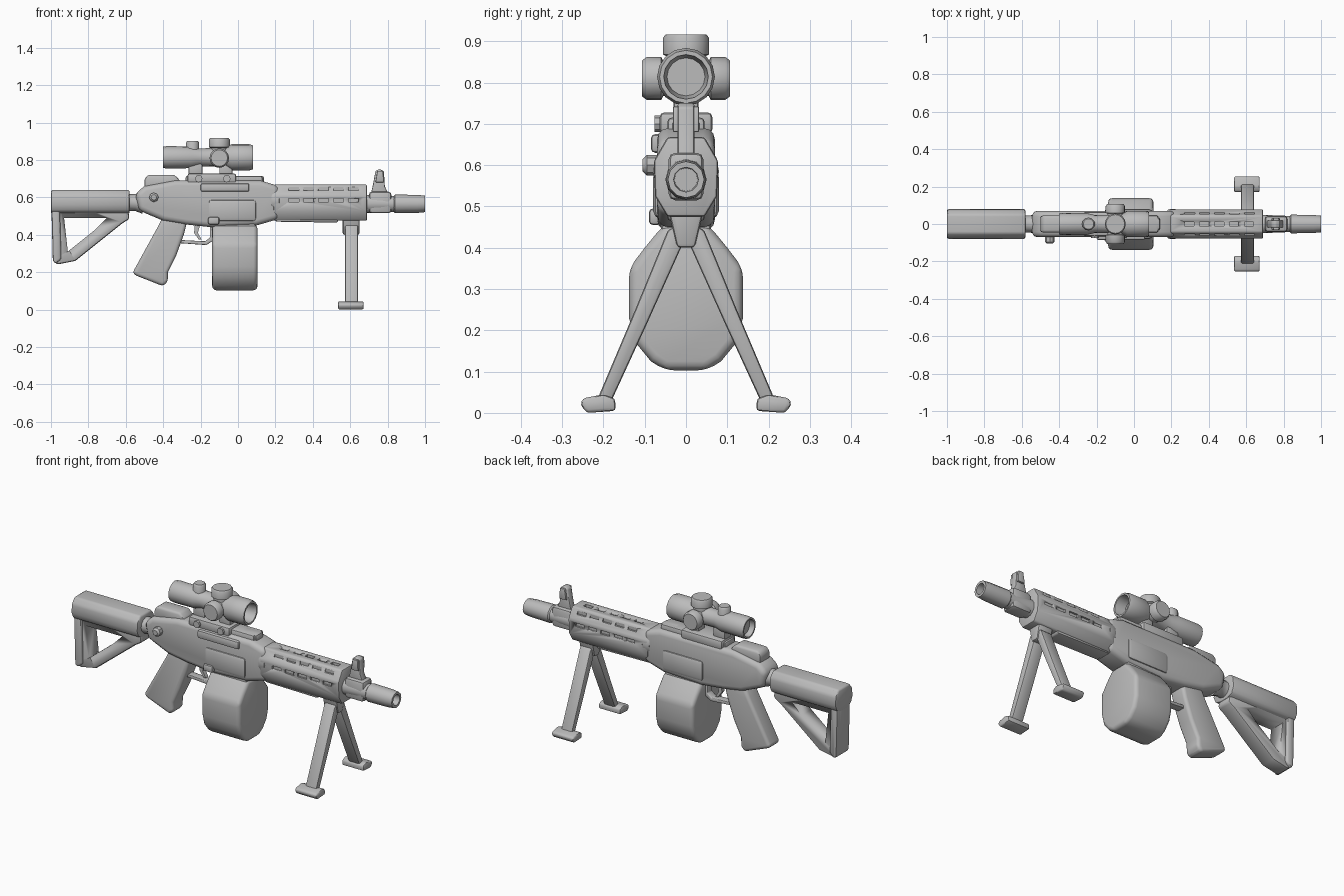
import bpy, bmesh, math
from mathutils import Vector

cube = bpy.data.objects.get("Cube")
if cube:
    bpy.data.objects.remove(cube, do_unlink=True)

grey = bpy.data.materials.new("plain grey")
grey.use_nodes = True
colour = (0.5, 0.5, 0.5, 1)
grey.diffuse_color = colour
grey.node_tree.nodes["Principled BSDF"].inputs["Base Color"].default_value = colour


def finish(name, bm, bevel=0, segments=2, angle=40):
    """Turn a bmesh into a smooth-shaded, optionally bevelled object."""
    bmesh.ops.recalc_face_normals(bm, faces=bm.faces)
    mesh = bpy.data.meshes.new(name)
    bm.to_mesh(mesh)
    bm.free()
    mesh.materials.append(grey)
    ob = bpy.data.objects.new(name, mesh)
    bpy.context.collection.objects.link(ob)
    bpy.ops.object.select_all(action="DESELECT")
    ob.select_set(True)
    bpy.context.view_layer.objects.active = ob
    if bevel:
        mod = ob.modifiers.new("Bevel", "BEVEL")
        mod.width, mod.segments = bevel, segments
        mod.limit_method, mod.angle_limit = "ANGLE", math.radians(30)
        bpy.ops.object.modifier_apply(modifier=mod.name)
    bpy.ops.object.shade_smooth_by_angle(angle=math.radians(angle))
    return ob


def prism(name, pts, axis, lo, hi, bevel=0, segments=2):
    """Extrude an outline: (x, z) points along y, or (y, z) points along x."""
    place = (lambda a, b, t: (a, t, b)) if axis == "y" else (lambda a, b, t: (t, a, b))
    bm = bmesh.new()
    ends = [[bm.verts.new(place(a, b, t)) for a, b in pts] for t in (lo, hi)]
    for ring in ends:
        bm.faces.new(ring)
    n = len(pts)
    for i in range(n):
        j = (i + 1) % n
        bm.faces.new((ends[0][i], ends[0][j], ends[1][j], ends[1][i]))
    return finish(name, bm, bevel, segments)


def box(name, x, y, z, bevel=0):
    return prism(name, [(x[0], z[0]), (x[1], z[0]), (x[1], z[1]), (x[0], z[1])],
                 "y", y[0], y[1], bevel)


def lathe(name, profile, start, direction, sides=16):
    """Revolve (distance, radius) points about a line; end caps are filled."""
    turn = Vector(direction).to_track_quat("Z", "Y")
    bm = bmesh.new()
    rings = []
    for d, r in profile:
        rings.append([bm.verts.new(Vector(start) + turn @ Vector(
            (r * math.cos(math.tau * i / sides), r * math.sin(math.tau * i / sides), d)))
            for i in range(sides)])
    for a, b in zip(rings, rings[1:]):
        for i in range(sides):
            j = (i + 1) % sides
            bm.faces.new((a[i], a[j], b[j], b[i]))
    bm.faces.new(rings[0])
    bm.faces.new(rings[-1])
    return finish(name, bm)


def cut(ob, cutter):
    mod = ob.modifiers.new("Cut", "BOOLEAN")
    mod.operation, mod.object, mod.solver = "DIFFERENCE", cutter, "EXACT"
    bpy.context.view_layer.objects.active = ob
    bpy.ops.object.modifier_apply(modifier=mod.name)
    bpy.data.objects.remove(cutter, do_unlink=True)


def mirrored(half):
    return half + [(-a, b) for a, b in reversed(half)]


# Shoulder stock: rounded upper tube, open triangular frame, butt plate
prism("stock_tube", mirrored([(.03, .51), (.065, .525), (.08, .56), (.075, .61), (.05, .64)]),
      "x", -1, -.58, .01)
frame = prism("stock_frame", [(-1, .62), (-.59, .55), (-.58, .485), (-.62, .46), (-.87, .26),
                              (-.97, .24), (-.99, .27)], "y", -.045, .045, .012)
cut(frame, prism("frame_hole", [(-.93, .49), (-.7, .49), (-.76, .43), (-.91, .31)], "y", -.2, .2))
prism("butt_plate", [(-1, .635), (-.955, .635), (-.945, .27), (-.975, .245), (-.99, .26)],
      "y", -.06, .06, .012)
lathe("stock_neck", [(0, .055), (.03, .045), (.06, .045), (.1, .06)], (-.61, 0, .572), (1, 0, 0), 12)

# Receiver body with raised rear cover and rail
prism("receiver", [(-.55, .62), (-.5, .66), (-.34, .69), (.12, .69), (.22, .66), (.22, .485),
                   (.1, .45), (-.14, .44), (-.28, .455), (-.4, .475), (-.53, .53)],
      "y", -.07, .07, .028, 3)
prism("rear_cover", [(-.5, .64), (-.5, .7), (-.48, .72), (-.34, .72), (-.31, .69), (-.31, .64)],
      "y", -.045, .045, .012)
box("top_rail", (-.28, .13), (-.045, .045), (.66, .715), .01)
box("rail_front_block", (.03, .14), (-.035, .035), (.67, .715), .015)
box("side_plate", (-.16, .1), (-.08, .08), (.47, .59), .02)
lathe("charging_knob", [(0, .025), (.035, .025), (.045, .015)], (-.45, -.06, .6), (0, -1, 0), 8)
box("bolt_cover", (-.2, .06), (-.085, -.05), (.63, .675), .01)
box("release_catch", (-.16, -.1), (-.09, -.06), (.455, .495), .01)

# Grip, trigger and guard
prism("grip", [(-.4, .5), (-.43, .44), (-.565, .195), (-.54, .18), (-.4, .125), (-.375, .15),
               (-.375, .2), (-.33, .29), (-.29, .4), (-.27, .48)], "y", -.05, .05, .018, 3)
prism("trigger", [(-.23, .46), (-.2, .46), (-.215, .41), (-.195, .375), (-.21, .375), (-.235, .41)],
      "y", -.012, .012)
guard = [(-.31, .355), (-.17, .345), (-.13, .37), (-.13, .45), (-.15, .45), (-.15, .385),
         (-.175, .365), (-.31, .372)]
prism("trigger_guard", guard, "y", -.022, .022, .004)

# Drum magazine and its well
prism("drum_magazine", mirrored([(.05, .103), (.085, .125), (.122, .17), (.138, .23),
                                 (.138, .35), (.1, .4), (.055, .455)]),
      "x", -.138, .104, .022, 3)
box("magazine_well", (-.13, .095), (-.06, .06), (.4, .48), .012)

# Ventilated handguard: rows of slots cut in the sides, shoulders and top
hand = prism("handguard", mirrored([(.045, .475), (.075, .525), (.078, .61), (.045, .668)]),
             "x", .19, .69, .008)
for i in range(5):
    a = .27 + i * .08
    for s in (-1, 1):
        cut(hand, box("slot", (a, a + .055), sorted((s * .067, s * .1)), (.575, .595)))
        cut(hand, box("slot", (a, a + .055), sorted((s * .052, s * .1)), (.637, .655)))
    cut(hand, box("slot", (a, a + .05), (-.012, .012), (.655, .7)))
prism("handguard_keel", [(.2, .5), (.2, .47), (.53, .465), (.55, .5)], "y", -.045, .045, .008)
lathe("handguard_collar", [(0, .075), (.012, .08), (.04, .08), (.05, .07)], (.18, 0, .585), (1, 0, 0))

# Barrel, gas block, front sight and hollow muzzle
lathe("barrel", [(0, .05), (.2, .042)], (.66, 0, .565), (1, 0, 0))
box("gas_block", (.7, .82), (-.042, .042), (.515, .63), .016)
prism("front_sight", [(.705, .6), (.72, .66), (.735, .74), (.755, .752), (.78, .74), (.785, .66),
                      (.81, .6)], "y", -.02, .02, .006)
for s in (-1, 1):
    prism("sight_ear", [(.735, .68), (.745, .742), (.775, .742), (.78, .68)], "y",
          s * .025 - .007, s * .025 + .007, .004)
lathe("muzzle", [(0, .04), (.01, .05), (.13, .048), (.17, .044), (.17, .03), (.06, .028)],
      (.83, 0, .565), (1, 0, 0), 12)

# Telescopic sight with mount and turrets
lathe("scope_tube", [(.03, .045), (0, .048), (0, .057), (.02, .06), (.15, .058), (.19, .048),
                     (.33, .05), (.365, .07), (.46, .07), (.48, .064), (.48, .054), (.42, .046)],
      (-.4, 0, .814), (1, 0, 0))
lathe("top_turret", [(0, .045), (.055, .045), (.06, .056), (.1, .056), (.108, .05)],
      (-.1, 0, .808), (0, 0, 1))
lathe("small_turret", [(0, .035), (.075, .035), (.085, .028)], (-.243, 0, .817), (0, 0, 1), 12)
for s in (-1, 1):
    lathe("side_turret", [(0, .042), (.055, .042), (.06, .052), (.095, .052), (.106, .044)],
          (-.1, 0, .81), (0, s, 0))
box("mount_base", (-.27, -.01), (-.064, .064), (.675, .728), .012)
for a, b in ((-.265, -.19), (-.1, -.03)):
    box("mount_post", (a, b), (-.03, .03), (.71, .79), .008)
for a in (-.21, -.06):
    lathe("clamp_nut", [(0, .02), (.02, .02)], (a, -.056, .7), (0, -1, 0), 8)

# Folding bipod
prism("bipod_mount", mirrored([(.022, .4), (.045, .5), (.045, .53)]), "x", .56, .65, .01)
for s in (-1, 1):
    prism("bipod_leg", [(s * .012, .4), (s * .01, .47), (s * .045, .44), (s * .125, .245),
                        (s * .216, .03), (s * .18, .03), (s * .095, .215)], "x", .572, .642, .008)
    prism("bipod_foot", [(s * .17, .005), (s * .172, .035), (s * .2, .045), (s * .25, .035),
                         (s * .256, .02), (s * .24, 0)], "x", .535, .672, .008)
